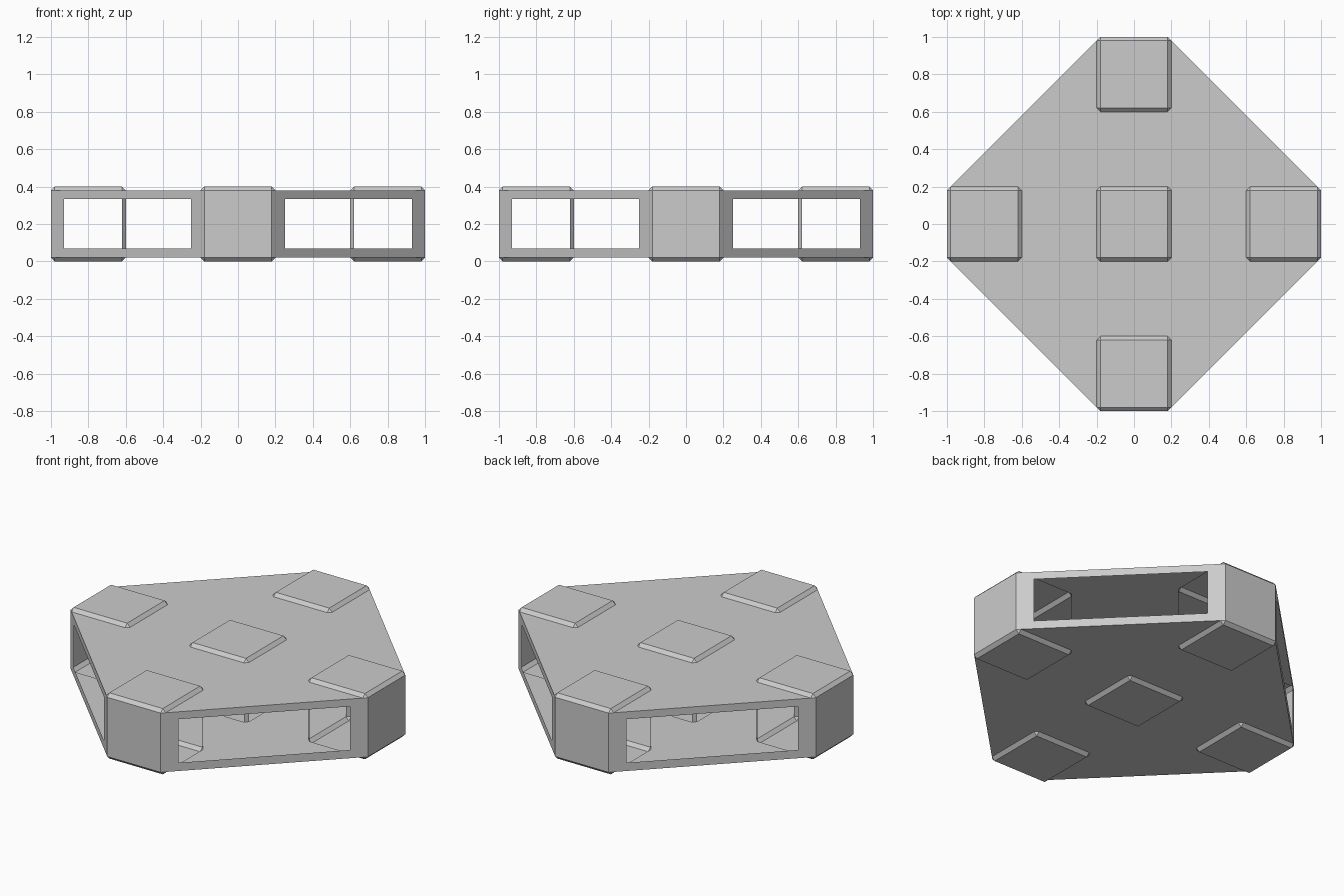
import bpy, bmesh
from math import radians
from mathutils import Matrix, Vector

if "Cube" in bpy.data.objects:
    bpy.data.objects.remove(bpy.data.objects["Cube"])

B = 0.02            # chamfer size
LO, HI = 0.02, 0.38  # deck plate heights


def make_object(name, bm):
    mesh = bpy.data.meshes.new(name)
    bm.to_mesh(mesh)
    bm.free()
    obj = bpy.data.objects.new(name, mesh)
    bpy.context.collection.objects.link(obj)
    return obj


def polygon(bm, pts, normal):
    f = bm.faces.new([bm.verts.new(p) for p in pts])
    f.normal_update()
    if f.normal.dot(Vector(normal)) < 0:
        f.normal_flip()


def open_block(name, x, y):
    """Chamfered cube, open on the sides that do not face straight outward."""
    bm = bmesh.new()
    bmesh.ops.create_cube(bm, size=0.4)
    bmesh.ops.bevel(bm, geom=bm.edges[:], offset=B, segments=1,
                    profile=0.5, affect='EDGES')
    bm.normal_update()
    out = Vector((x, y, 0))
    bad = [f for f in bm.faces
           if max(abs(f.normal.x), abs(f.normal.y)) > 0.99
           and f.normal.dot(out) < 0.5]
    bmesh.ops.delete(bm, geom=bad, context='FACES')
    bmesh.ops.translate(bm, verts=bm.verts[:], vec=(x, y, 0.2))
    make_object(name, bm)


# Five blocks: centre and one per corner
for name, x, y in (("center_block", 0, 0), ("right_block", 0.8, 0),
                   ("left_block", -0.8, 0), ("back_block", 0, 0.8),
                   ("front_block", 0, -0.8)):
    open_block(name, x, y)

# Top and bottom decks, four-fold around the blocks
wing = [(.2, .18), (.6, .18), (.62, .2), (.98, .2),
        (.2, .98), (.2, .62), (.18, .6), (.18, .2)]
bridge = [(.2, -.18), (.6, -.18), (.6, .18), (.2, .18)]
for name, z, up in (("top_deck", HI, 1), ("bottom_deck", LO, -1)):
    bm = bmesh.new()
    for i in range(4):
        rot = Matrix.Rotation(radians(90 * i), 3, 'Z')
        for shape in (wing, bridge):
            polygon(bm, [rot @ Vector((x, y, z)) for x, y in shape], (0, 0, up))
    bmesh.ops.remove_doubles(bm, verts=bm.verts[:], dist=1e-4)
    make_object(name, bm)

# Diagonal walls, each with one rectangular window
outer = [(.2, LO), (.98, LO), (.98, HI), (.2, HI)]
inner = [(.25, .07), (.93, .07), (.93, .335), (.25, .335)]
for i, name in enumerate(("front_right", "back_right", "back_left", "front_left")):
    rot = Matrix.Rotation(radians(90 * i), 3, 'Z')
    o, n = ([rot @ Vector((x, x - 1.18, z)) for x, z in ring]
            for ring in (outer, inner))
    bm = bmesh.new()
    for k in range(4):
        j = (k + 1) % 4
        polygon(bm, [o[k], o[j], n[j], n[k]], rot @ Vector((1, -1, 0)))
    bmesh.ops.remove_doubles(bm, verts=bm.verts[:], dist=1e-4)
    make_object(name + "_window_wall", bm)
